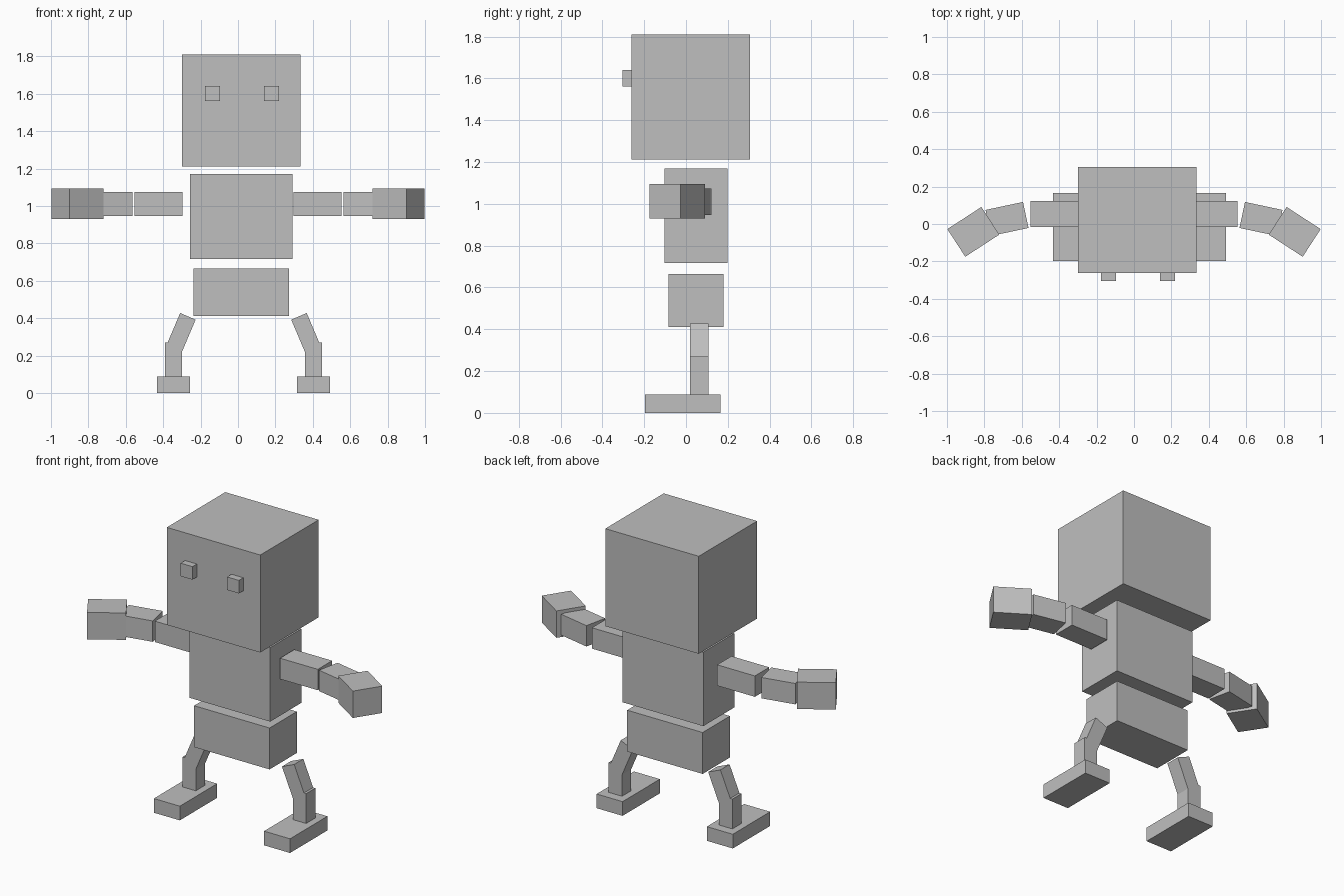
import bpy
import math

default = bpy.data.objects.get("Cube")
if default:
    bpy.data.objects.remove(default, do_unlink=True)

GREY = (0.52, 0.52, 0.52, 1.0)
grey = bpy.data.materials.new("plain grey")
grey.use_nodes = True
grey.diffuse_color = GREY
grey.node_tree.nodes["Principled BSDF"].inputs["Base Color"].default_value = GREY


def box(name, centre, size, tilt=0.0, turn=0.0):
    """Box with an optional tilt about y and turn about z, in degrees."""
    bpy.ops.mesh.primitive_cube_add(size=1, location=centre)
    part = bpy.context.object
    part.name = name
    part.scale = size
    part.rotation_euler = (0, math.radians(tilt), math.radians(turn))
    part.data.materials.append(grey)
    return part


# Head, torso and hips sit a touch off the centre line
BODY_X = 0.017
box("head", (BODY_X, 0.022, 1.511), (0.634, 0.566, 0.598))
box("torso", (BODY_X, 0.048, 0.943), (0.547, 0.302, 0.454))
box("hips", (BODY_X, 0.048, 0.538), (0.512, 0.264, 0.254))

LEG_X = 0.029
for side, s in (("left", 1), ("right", -1)):
    # Eye block, partly sunk into the face
    box(side + "_eye", (0.0215 + s * 0.1575, -0.264, 1.6), (0.08, 0.08, 0.08))

    # Arm, curving forward towards the hand
    box(side + "_upper_arm", (s * 0.425, 0.053, 1.01), (0.256, 0.139, 0.128))
    box(side + "_forearm", (s * 0.679, 0.027, 1.01), (0.205, 0.142, 0.128),
        turn=-s * 12)
    box(side + "_hand", (s * 0.859, -0.042, 1.012), (0.217, 0.176, 0.165),
        turn=-s * 33)

    # Leg, splayed at the thigh and upright below the knee
    box(side + "_thigh", (LEG_X + s * 0.335, 0.064, 0.32), (0.09, 0.089, 0.195),
        tilt=-s * 23)
    box(side + "_shin", (LEG_X + s * 0.3745, 0.064, 0.1785), (0.091, 0.089, 0.183))
    box(side + "_foot", (LEG_X + s * 0.374, -0.016, 0.0435), (0.176, 0.362, 0.087))
